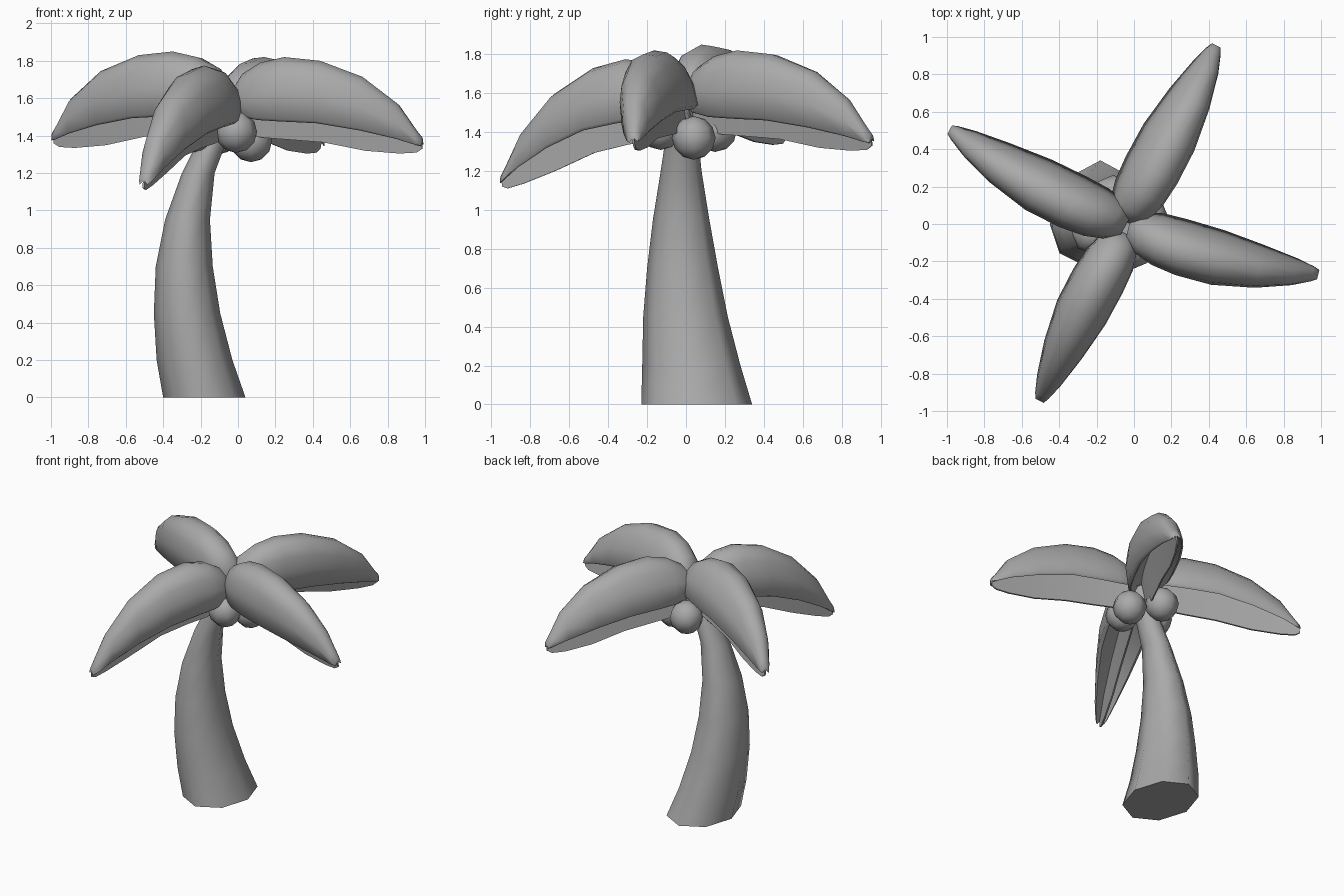
import bpy, bmesh, math
from mathutils import Vector

cube = bpy.data.objects.get("Cube")
if cube:
    bpy.data.objects.remove(cube, do_unlink=True)

grey = bpy.data.materials.new("plain_grey")
grey.use_nodes = True
COLOUR = (0.4, 0.4, 0.4, 1)
grey.diffuse_color = COLOUR
grey.node_tree.nodes["Principled BSDF"].inputs["Base Color"].default_value = COLOUR


def finish(name, bm):
    """Turn a bmesh into a smooth-shaded object."""
    bmesh.ops.recalc_face_normals(bm, faces=bm.faces)
    mesh = bpy.data.meshes.new(name)
    bm.to_mesh(mesh)
    bm.free()
    mesh.materials.append(grey)
    ob = bpy.data.objects.new(name, mesh)
    bpy.context.collection.objects.link(ob)
    bpy.ops.object.select_all(action='DESELECT')
    ob.select_set(True)
    bpy.context.view_layer.objects.active = ob
    bpy.ops.object.shade_smooth_by_angle(angle=math.radians(65))


def loft(name, rings):
    """Skin a row of equal closed rings and cap both ends."""
    bm = bmesh.new()
    loops = [[bm.verts.new(p) for p in ring] for ring in rings]
    n = len(loops[0])
    for a, b in zip(loops, loops[1:]):
        for i in range(n):
            j = (i + 1) % n
            bm.faces.new((a[i], a[j], b[j], b[i]))
    bm.faces.new(loops[0])
    bm.faces.new(loops[-1])
    finish(name, bm)


# Curved, tapering eight-sided trunk: z, x min, x max, y min, y max
TRUNK = [
    (0.00, -0.40, 0.04, -0.23, 0.34),
    (0.20, -0.435, -0.03, -0.225, 0.28),
    (0.45, -0.45, -0.095, -0.22, 0.215),
    (0.70, -0.44, -0.135, -0.20, 0.165),
    (0.95, -0.39, -0.15, -0.17, 0.12),
    (1.20, -0.30, -0.125, -0.13, 0.08),
    (1.40, -0.20, -0.05, -0.10, 0.06),
    (1.58, -0.12, 0.0, -0.08, 0.04),
]
rings = []
for z, x0, x1, y0, y1 in TRUNK:
    rings.append([((x0 + x1) / 2 + (x1 - x0) / 2 * math.cos(k * math.pi / 4),
                   (y0 + y1) / 2 + (y1 - y0) / 2 * math.sin(k * math.pi / 4), z)
                  for k in range(8)])
loft("trunk", rings)

# Leaf profile: distance along leaf, ridge z, rim z, fin bottom z, half width
LEAF = [
    (0.00, 1.64, 1.56, 1.46, 0.065),
    (0.06, 1.73, 1.53, 1.41, 0.11),
    (0.16, 1.79, 1.515, 1.39, 0.137),
    (0.29, 1.82, 1.51, 1.38, 0.147),
    (0.48, 1.80, 1.50, 1.365, 0.145),
    (0.70, 1.715, 1.455, 1.32, 0.112),
    (0.88, 1.57, 1.40, 1.305, 0.07),
    (0.97, 1.43, 1.36, 1.31, 0.04),
    (1.00, 1.39, 1.35, 1.33, 0.025),
]
FIN = 0.005


def leaf(name, root, tip, droop, lift, bow, roll):
    """Domed leaf, hollow below, with a thin fin hanging along its middle."""
    root, tip = Vector(root), Vector(tip)
    along = tip - root
    side = Vector((-along.y, along.x)).normalized()
    rings = []
    for t, top, rim, fin, w in LEAF:
        height = top - rim
        section = []
        for k in range(9):
            c, s = math.cos(k * math.pi / 8), math.sin(k * math.pi / 8)
            section.append((math.copysign(abs(c) ** 0.85, c) * w, height * abs(s) ** 0.85))
        # Lip curled under the rim, hollow underside and hanging fin
        lip, roof = (0.86 * w, -0.05 * height), 0.4 * height
        section += [(-lip[0], lip[1]), (-FIN, roof), (-FIN, fin - rim),
                    (FIN, fin - rim), (FIN, roof), lip]
        centre = root + along * t + side * bow * math.sin(math.pi * t)
        base = rim + lift - droop * t * t
        ring = []
        for s, h in section:
            p = centre + side * (s + roll * h)
            ring.append((p.x, p.y, base + h - roll * s))
        rings.append(ring)
    loft(name, rings)


leaf("left_leaf", (-0.03, -0.02), (0.985, -0.27), 0.0, 0.0, -0.035, -0.15)
leaf("back_leaf", (-0.06, 0.02), (0.44, 0.955), 0.0, 0.0, 0.0, -0.2)
leaf("right_leaf", (-0.04, 0.0), (-0.985, 0.505), 0.0, 0.03, 0.03, 0.17)
leaf("front_leaf", (-0.05, -0.05), (-0.505, -0.945), 0.18, -0.03, -0.015, 0.04)

# Cluster of round nuts under the leaves
NUTS = {
    "front_nut": (-0.01, -0.13, 1.42),
    "left_nut": (0.07, 0.04, 1.37),
    "back_nut": (-0.11, 0.15, 1.41),
    "right_nut": (-0.22, -0.05, 1.42),
}
for name, place in NUTS.items():
    bm = bmesh.new()
    bmesh.ops.create_uvsphere(bm, u_segments=8, v_segments=6, radius=0.112)
    bmesh.ops.translate(bm, verts=bm.verts, vec=place)
    finish(name, bm)
